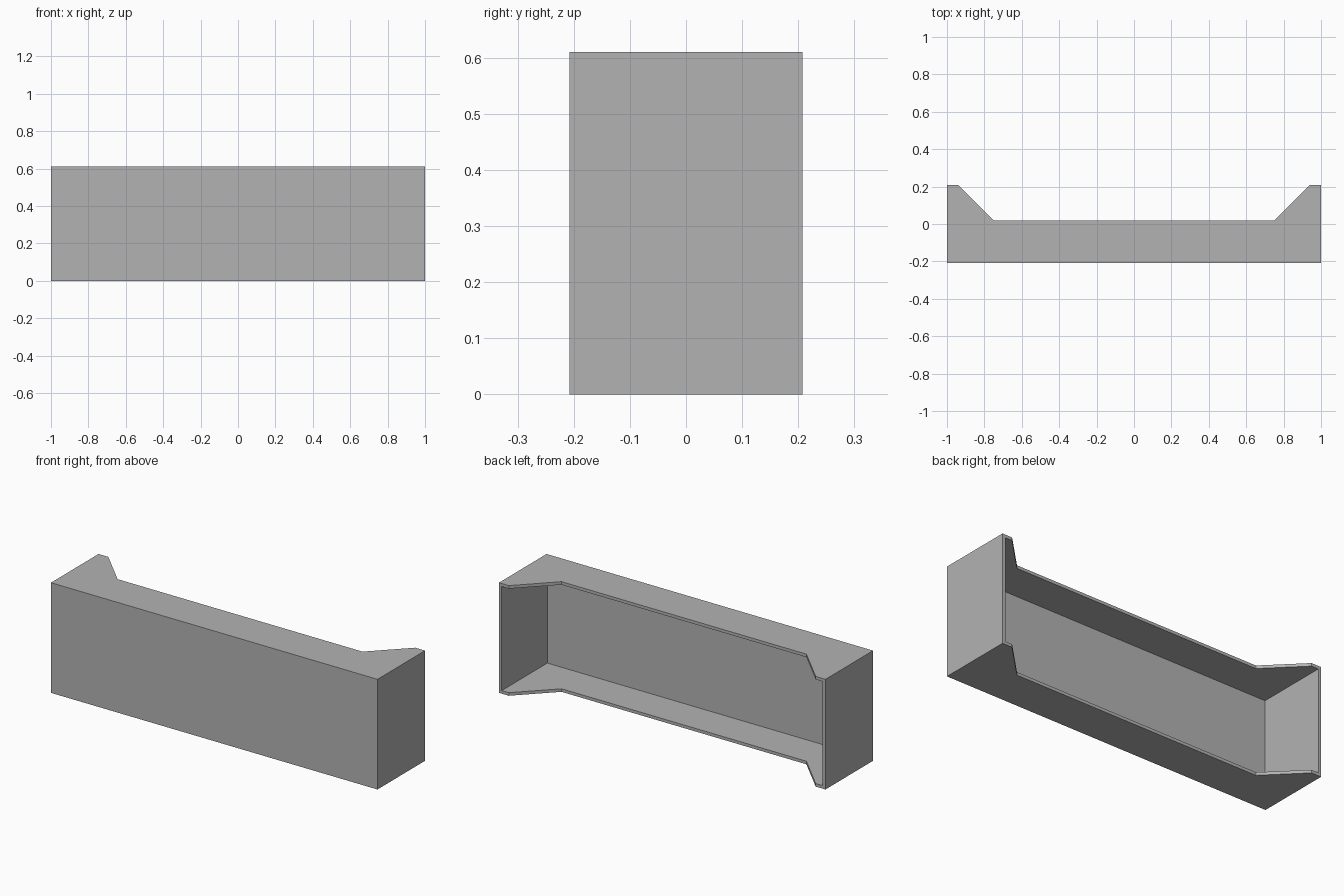
import bpy
import bmesh

cube = bpy.data.objects.get("Cube")
if cube:
    bpy.data.objects.remove(cube, do_unlink=True)

HEIGHT = 0.61
THICKNESS = 0.017

# Plain grey material
grey = bpy.data.materials.new("plain grey")
grey.use_nodes = True
colour = (0.45, 0.45, 0.45, 1)
grey.diffuse_color = colour
grey.node_tree.nodes["Principled BSDF"].inputs["Base Color"].default_value = colour

# Plan outline: left half from front to back, then mirrored
half = [(1, -0.208), (1, 0.208), (0.94, 0.208), (0.75, 0.018)]
outline = half + [(-x, y) for x, y in reversed(half)]

# Closed prism from the outline
bm = bmesh.new()
base = bm.faces.new([bm.verts.new((x, y, 0)) for x, y in outline])
extruded = bmesh.ops.extrude_face_region(bm, geom=[base], use_keep_orig=True)
top_verts = [g for g in extruded["geom"] if isinstance(g, bmesh.types.BMVert)]
bmesh.ops.translate(bm, verts=top_verts, vec=(0, 0, HEIGHT))
bmesh.ops.recalc_face_normals(bm, faces=bm.faces)

# Open the back, leaving front, ends, top and bottom panels
bm.normal_update()
back = [f for f in bm.faces if f.normal.y > 0.1]
bmesh.ops.delete(bm, geom=back, context="FACES")

mesh = bpy.data.meshes.new("open_back_tray")
bm.to_mesh(mesh)
bm.free()
mesh.materials.append(grey)
tray = bpy.data.objects.new("open_back_tray", mesh)
bpy.context.collection.objects.link(tray)

# Panel thickness, grown inwards
wall = tray.modifiers.new("wall_thickness", "SOLIDIFY")
wall.thickness = THICKNESS
wall.offset = -1
wall.use_even_offset = True
wall.use_quality_normals = True
